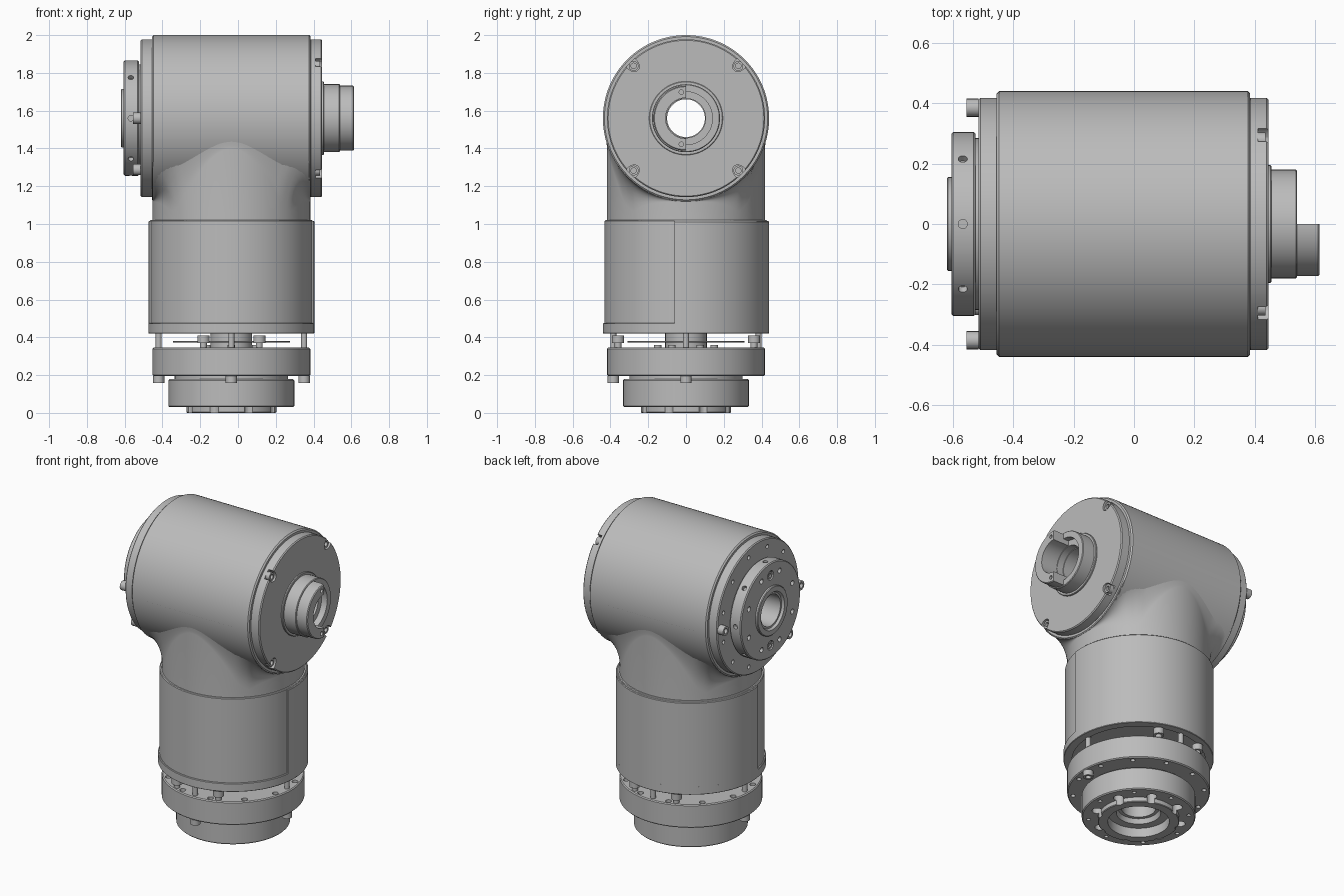
import bpy, bmesh
from math import sin, cos, pi, radians, sqrt
from mathutils import Matrix, Vector

if "Cube" in bpy.data.objects:
    bpy.data.objects.remove(bpy.data.objects["Cube"])

metal = bpy.data.materials.new("grey metal")
metal.use_nodes = True
GREY = (0.5, 0.5, 0.5, 1)
metal.diffuse_color = GREY
metal.node_tree.nodes["Principled BSDF"].inputs["Base Color"].default_value = GREY

CX, CZ = -0.035, 1.56
UP = Matrix.Translation((CX, 0, 0))                                        # lower joint axis
SIDE = Matrix.Translation((0, 0, CZ)) @ Matrix.Rotation(pi / 2, 4, 'Y')    # upper joint axis, local z = +x


def finish(name, bm, frame=Matrix()):
    bmesh.ops.remove_doubles(bm, verts=bm.verts, dist=1e-5)
    bmesh.ops.recalc_face_normals(bm, faces=bm.faces)
    bm.transform(frame)
    me = bpy.data.meshes.new(name)
    bm.to_mesh(me)
    bm.free()
    me.materials.append(metal)
    ob = bpy.data.objects.new(name, me)
    bpy.context.collection.objects.link(ob)
    return ob


def smooth(ob):
    bpy.ops.object.select_all(action='DESELECT')
    ob.select_set(True)
    bpy.context.view_layer.objects.active = ob
    bpy.ops.object.shade_smooth_by_angle(angle=radians(30))


def lathe(name, profile, frame, seg=96, start=0, end=360):
    """Revolve a closed (radius, height) outline about the local z axis."""
    bm = bmesh.new()
    full = end - start == 360
    rings = []
    for i in range(seg if full else seg + 1):
        a = radians(start + (end - start) * i / seg)
        rings.append([bm.verts.new((r * cos(a), r * sin(a), h)) for r, h in profile])
    n = len(profile)
    for i in range(seg):
        p, q = rings[i], rings[(i + 1) % len(rings)]
        for j in range(n):
            k = (j + 1) % n
            if profile[j][0] or profile[k][0]:
                bm.faces.new((p[j], q[j], q[k], p[k]))
    if not full:
        bm.faces.new(rings[0])
        bm.faces.new(rings[-1])
    ob = finish(name, bm, frame)
    smooth(ob)
    return ob


def ring(name, outer, inner, low, high, frame, c=0.006, **kw):
    """Tube with chamfered outer edges."""
    return lathe(name, [(inner, low), (outer - c, low), (outer, low + c), (outer, high - c),
                        (outer - c, high), (inner, high)], frame, **kw)


def polar(r, deg, h):
    a = radians(deg)
    return Matrix.Translation((r * cos(a), r * sin(a), h)) @ Matrix.Rotation(a, 4, 'Z')


def drill(ob, frame, places, r, depth, stretch=1):
    """Cut round or slotted holes at the given places."""
    bm = bmesh.new()
    for p in places:
        bmesh.ops.create_cone(bm, cap_ends=True, segments=20, radius1=r, radius2=r, depth=depth,
                              matrix=frame @ p @ Matrix.Diagonal((stretch, 1, 1, 1)))
    cutter = finish("hole_cutter", bm)
    cutter.hide_render = True
    mod = ob.modifiers.new("holes", 'BOOLEAN')
    mod.operation, mod.solver, mod.object = 'DIFFERENCE', 'EXACT', cutter
    bpy.ops.object.select_all(action='DESELECT')
    ob.select_set(True)
    bpy.context.view_layer.objects.active = ob
    bpy.ops.object.modifier_apply(modifier=mod.name)
    bpy.data.objects.remove(cutter)
    smooth(ob)


def bolt(name, frame, place, r, length):
    """Socket head screw; a negative length points it down the axis."""
    lathe(name, [(0, 0), (r, 0), (r, length), (r * 0.55, length), (r * 0.55, length / 2),
                 (0, length / 2)], frame @ place, seg=20)


def around(r, count, h, first=0):
    return [polar(r, first + 360 * i / count, h) for i in range(count)]


# Upper horizontal housing
ring("upper_housing", 0.44, 0.1, -0.455, 0.385, SIDE, 0.008, seg=128)

# Neck, blended into the housing with a fillet
bm = bmesh.new()
R, SEG, STEPS = 0.418, 128, 8
columns = []
for i in range(SEG):
    a = 2 * pi * i / SEG
    d = Vector((cos(a), sin(a), 0))

    def on_housing(e):
        p = d * (R + e)
        p.z = CZ - sqrt(max(0, 0.44 ** 2 - p.y ** 2))
        return p
    reach = min(0.14, (0.4185 - abs(R * d.x)) / max(abs(d.x), 1e-3),
                (0.439 - abs(R * d.y)) / max(abs(d.y), 1e-3))
    corner, top = on_housing(0), on_housing(reach)
    low = corner - Vector((0, 0, reach * 1.1))
    pts = [d * R + Vector((0, 0, 0.95))]
    for s in range(STEPS + 1):
        t = s / STEPS
        pts.append(low * (1 - t) ** 2 + corner * 2 * t * (1 - t) + top * t * t)
    columns.append([bm.verts.new(p) for p in pts])
for i in range(SEG):
    p, q = columns[i], columns[(i + 1) % SEG]
    for j in range(STEPS + 1):
        bm.faces.new((p[j], q[j], q[j + 1], p[j + 1]))
smooth(finish("neck", bm, UP))

# Right end cap with four recessed screws, and the cable hub
cap = ring("right_end_cap", 0.418, 0.1, 0.38, 0.445, SIDE)
drill(cap, SIDE, around(0.405, 4, 0.445, 45), 0.032, 0.07, 1.4)
for m in around(0.392, 4, 0.4, 45):
    bolt("cap_screw", SIDE, m, 0.026, 0.035)
ring("hub_collar", 0.195, 0.1, 0.44, 0.455, SIDE, 0.003)
lathe("hub", [(0.104, 0.44), (0.18, 0.44), (0.18, 0.536), (0.176, 0.54), (0.14, 0.54),
              (0.14, 0.5), (0.104, 0.5)], SIDE)
half = ring("hub_half_shell", 0.172, 0.108, 0.5, 0.615, SIDE, 0.005, seg=48, start=180, end=360)
drill(half, SIDE, [polar(0.14, a, 0.6) for a in (190, 350)], 0.012, 0.06)

# Left end flange, output disc and bore ring
flange = ring("left_end_flange", 0.418, 0.1, -0.515, -0.45, SIDE)
drill(flange, SIDE, around(0.365, 12, -0.515, 15), 0.013, 0.05)
for angle in (90, 270, 315):
    bolt("flange_bolt", SIDE, polar(0.385, angle, -0.515), 0.03, -0.04)
ring("output_gap_ring", 0.285, 0.1, -0.53, -0.51, SIDE, 0.002)
disc = ring("output_disc", 0.305, 0.1, -0.605, -0.525, SIDE)
drill(disc, SIDE, around(0.24, 8, -0.605, 22.5), 0.016, 0.07)
drill(disc, SIDE, [polar(0.225, a, -0.605) for a in (0, 180)], 0.03, 0.05)
turn = Matrix.Rotation(pi / 2, 4, 'Y')
drill(disc, SIDE, [m @ turn for m in around(0.305, 8, -0.567)], 0.015, 0.05)
for angle in (0, 180):
    bolt("output_screw", SIDE, polar(0.225, angle, -0.582), 0.024, -0.018)
lathe("output_bore_ring", [(0.1, -0.59), (0.155, -0.59), (0.155, -0.616), (0.151, -0.62),
                           (0.12, -0.62), (0.112, -0.605), (0.1, -0.605)], SIDE)

# Lower sleeve: thin front skin, thicker back shell, bottom lip
ring("sleeve", 0.431, 0.39, 0.42, 1.02, UP, 0.004)
ring("sleeve_back_shell", 0.44, 0.42, 0.421, 1.015, UP, 0.004, seg=64, start=-8, end=188)
ring("sleeve_lip", 0.44, 0.42, 0.42, 0.475, UP, 0.003)
ring("sleeve_floor", 0.4, 0.1, 0.44, 0.46, UP, 0.002)

# Exposed gap: shaft, thin encoder disc, posts and screws
ring("shaft", 0.11, 0.09, 0.18, 0.46, UP, 0.002)
ring("encoder_disc", 0.31, 0.1, 0.373, 0.38, UP, 0.001)
for m in around(0.385, 4, 0.34):
    lathe("gap_post", [(0, 0), (0.016, 0), (0.016, 0.11), (0, 0.11)], UP @ m, seg=16)
for x in (-0.148, 0.148):
    for y in (-0.36, 0.36):
        spot = Matrix.Translation((x, y, 0.34))
        lathe("screw_shank", [(0, 0), (0.018, 0), (0.018, 0.035), (0, 0.035)], UP @ spot, seg=16)
        bolt("gap_screw", UP, Matrix.Translation((x, y, 0.37)), 0.032, 0.04)
for m in around(0.15, 6, 0.34, 30):
    bolt("shaft_screw", UP, m, 0.02, 0.02)

# Lower flange
lower = ring("lower_flange", 0.418, 0.1, 0.195, 0.345, UP)
drill(lower, UP, around(0.385, 12, 0.195, 15), 0.014, 0.06)
drill(lower, UP, around(0.385, 12, 0.345, 15), 0.018, 0.06)
for angle in (0, 180, 270):
    bolt("lower_flange_bolt", UP, polar(0.385, angle, 0.195), 0.03, -0.036)
ring("lower_gap_ring", 0.3, 0.1, 0.17, 0.2, UP, 0.002)

# Base ring with stepped bore and mounting holes
base = lathe("base_ring", [(0.1, 0.18), (0.325, 0.18), (0.333, 0.172), (0.333, 0.036), (0.327, 0.03),
                           (0.238, 0.03), (0.238, 0.004), (0.234, 0), (0.18, 0), (0.18, 0.06),
                           (0.13, 0.06), (0.12, 0.09), (0.1, 0.09)], UP)
drill(base, UP, around(0.255, 8, 0.03, 22.5), 0.03, 0.1)
drill(base, UP, around(0.295, 8, 0.03), 0.012, 0.05)
